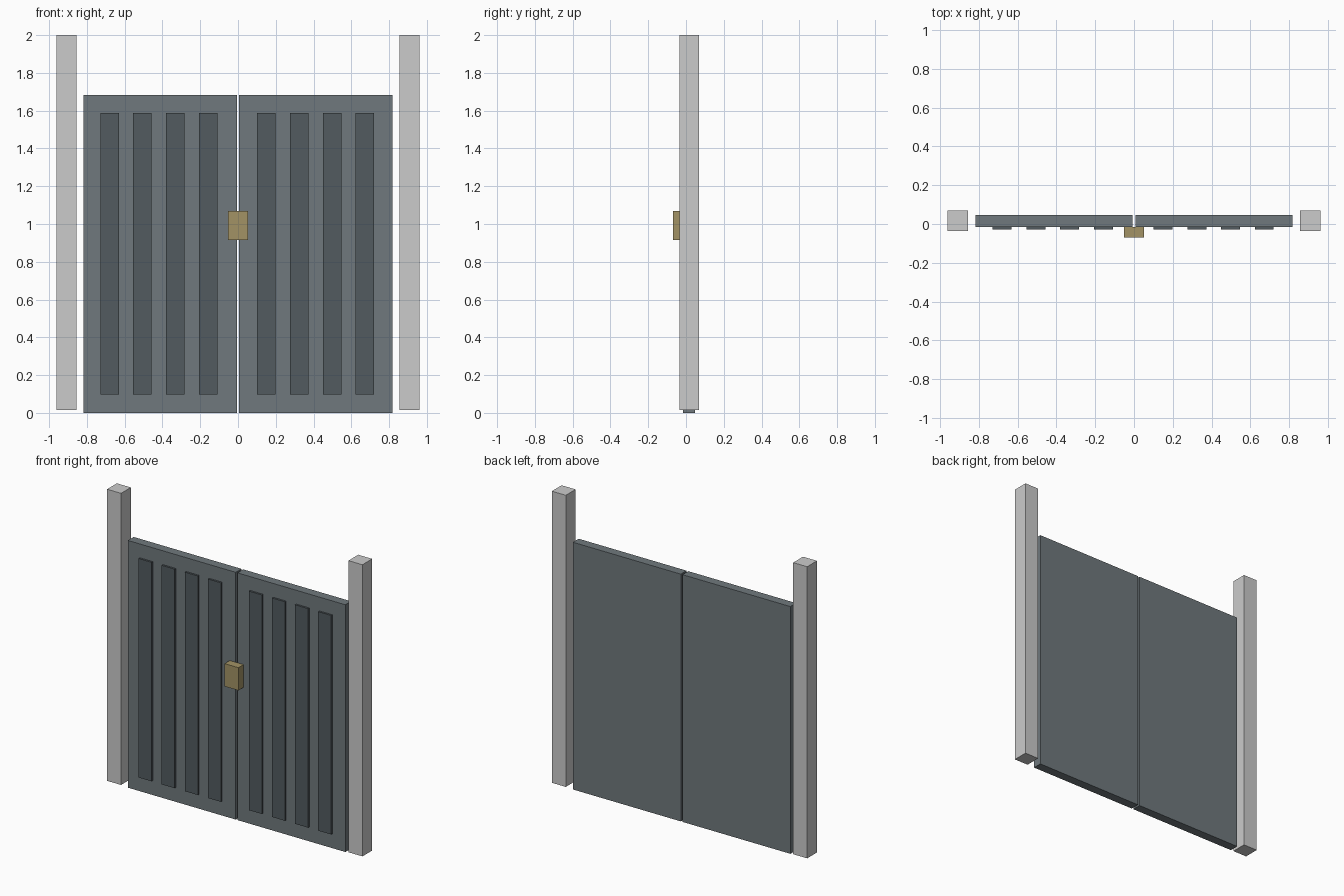
import bpy
import bmesh
from mathutils import Vector

if "Cube" in bpy.data.objects:
    bpy.data.objects.remove(bpy.data.objects["Cube"])


def material(name, rgb):
    m = bpy.data.materials.new(name)
    m.diffuse_color = (*rgb, 1.0)
    m.use_nodes = True
    m.node_tree.nodes["Principled BSDF"].inputs["Base Color"].default_value = m.diffuse_color
    return m


def box(name, lo, hi, mat=None):
    """Axis-aligned box between two corners."""
    lo, hi = Vector(lo), Vector(hi)
    mesh = bpy.data.meshes.new(name)
    bm = bmesh.new()
    bmesh.ops.create_cube(bm, size=1.0)
    bmesh.ops.scale(bm, vec=hi - lo, verts=bm.verts)
    bm.to_mesh(mesh)
    bm.free()
    ob = bpy.data.objects.new(name, mesh)
    ob.location = (lo + hi) / 2
    bpy.context.collection.objects.link(ob)
    if mat:
        mesh.materials.append(mat)
    return ob


panel_mat = material("painted_steel", (0.16, 0.19, 0.205))
slat_mat = material("dark_steel", (0.085, 0.105, 0.115))
brass_mat = material("dull_brass", (0.36, 0.29, 0.13))

PANEL_FRONT = -0.015

for side, s, slat_mid in (("left", -1, -0.419), ("right", 1, 0.411)):
    # Gate post, slightly clear of the ground
    x = s * 0.9085
    box(f"{side}_post", (x - 0.0525, -0.035, 0.016), (x + 0.0525, 0.07, 2.0))

    # Gate leaf
    x = s * 0.4125
    box(f"{side}_leaf", (x - 0.406, PANEL_FRONT, 0.0),
        (x + 0.406, 0.047, 1.682), panel_mat)

    # Raised vertical slats on the front
    for i in range(4):
        x = slat_mid + (i - 1.5) * 0.174
        box(f"{side}_slat_{i + 1}", (x - 0.049, -0.028, 0.098),
            (x + 0.049, PANEL_FRONT + 0.003, 1.588), slat_mat)

# Lock box bridging the two leaves
box("lock_box", (-0.052, -0.07, 0.915), (0.052, PANEL_FRONT, 1.07), brass_mat)
